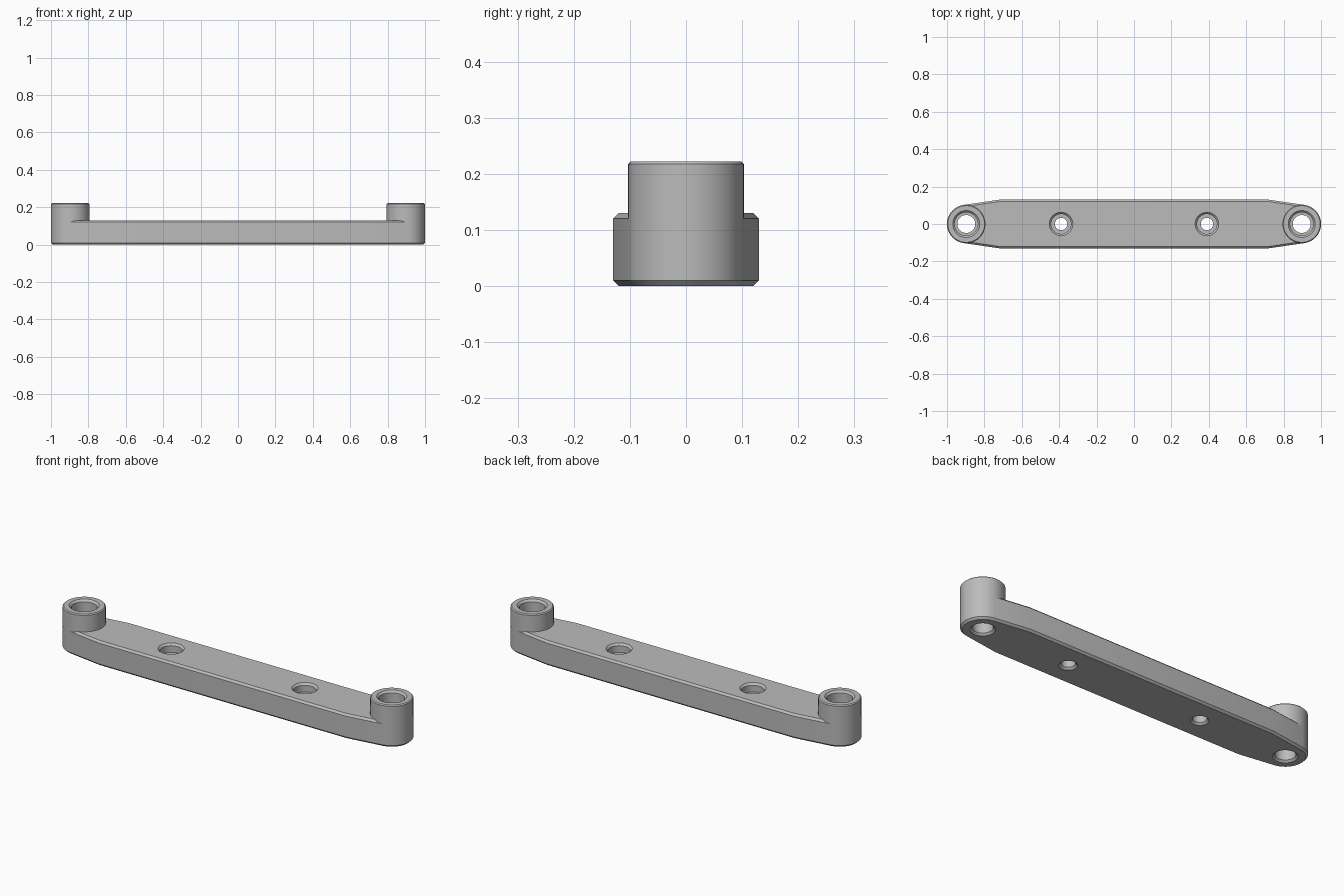
import bpy, bmesh, math

cube = bpy.data.objects.get("Cube")
if cube:
    bpy.data.objects.remove(cube, do_unlink=True)

END_X, END_R, HALF_W, TAPER_X = 0.897, 0.103, 0.13, 0.72
SHOULDER, BAR_TOP, BOSS_TOP = 0.12, 0.13, 0.222
SCREW_X, CHAMFER, SEGS = 0.39, 0.01, 64

grey = bpy.data.materials.new("grey_plastic")
colour = (0.5, 0.5, 0.5, 1)
grey.diffuse_color = colour
grey.use_nodes = True
grey.node_tree.nodes["Principled BSDF"].inputs["Base Color"].default_value = colour


def make_object(name, bm):
    bmesh.ops.recalc_face_normals(bm, faces=bm.faces)
    mesh = bpy.data.meshes.new(name)
    bm.to_mesh(mesh)
    bm.free()
    mesh.materials.append(grey)
    obj = bpy.data.objects.new(name, mesh)
    bpy.context.collection.objects.link(obj)
    return obj


def skin(bm, rings, closed=False):
    """Bridge matching rings; cap the ends, or join last to first."""
    loops = [[bm.verts.new(p) for p in ring] for ring in rings]
    pairs = list(zip(loops, loops[1:]))
    if closed:
        pairs.append((loops[-1], loops[0]))
    else:
        bm.faces.new(loops[0])
        bm.faces.new(loops[-1])
    for a, b in pairs:
        for i in range(len(a)):
            j = (i + 1) % len(a)
            bm.faces.new((a[i], a[j], b[j], b[i]))


def lathe(bm, x, profile, closed=False):
    turns = [2 * math.pi * i / SEGS for i in range(SEGS)]
    skin(bm, [[(x + r * math.cos(t), r * math.sin(t), z) for t in turns]
              for r, z in profile], closed)


def outline(inset, z):
    """Tapered bar outline with round ends, shrunk by inset."""
    w, r = HALF_W - inset, END_R - inset
    tx = TAPER_X - inset * 0.07
    # tangent from the taper corner to the end circle
    dx, dy = END_X - tx, w
    start = math.acos(r / math.hypot(dx, dy)) 
    start = math.atan2(dy, -dx) - start
    half = [(tx, -w)]
    for i in range(33):
        t = -start + 2 * start * i / 32
        half.append((END_X + r * math.cos(t), r * math.sin(t)))
    half.append((tx, w))
    return [(x, y, z) for x, y in half] + [(-x, -y, z) for x, y in half]


# Bar with chamfered top and bottom edges
bm = bmesh.new()
skin(bm, [outline(CHAMFER, 0), outline(0, CHAMFER),
          outline(0, SHOULDER), outline(CHAMFER, BAR_TOP)])
bar = make_object("bar", bm)

# Stepped bores at the ends and countersunk screw holes
bm = bmesh.new()
for side in (-1, 1):
    lathe(bm, side * END_X, [(0.063, -0.005), (0.048, 0.01), (0.048, 0.08),
                             (0.062, 0.08), (0.062, 0.3)])
    lathe(bm, side * SCREW_X, [(0.048, -0.005), (0.033, 0.01), (0.033, 0.085),
                               (0.053, 0.085), (0.053, 0.12), (0.073, 0.14)])
cutter = make_object("hole_cutter", bm)
cutter.hide_render = True
cutter.hide_viewport = True
cut = bar.modifiers.new("holes", "BOOLEAN")
cut.operation = "DIFFERENCE"
cut.solver = "EXACT"
cut.object = cutter

# Bake the cut so the helper can go
bpy.context.view_layer.update()
graph = bpy.context.evaluated_depsgraph_get()
baked = bpy.data.meshes.new_from_object(bar.evaluated_get(graph))
bar.modifiers.clear()
bar.data = baked
bpy.data.objects.remove(cutter, do_unlink=True)

# Raised end bosses
parts = [bar]
for side, name in ((-1, "right_boss"), (1, "left_boss")):
    bm = bmesh.new()
    lathe(bm, side * END_X, [(END_R, SHOULDER), (END_R, BOSS_TOP - 0.005),
                             (END_R - 0.005, BOSS_TOP), (0.072, BOSS_TOP),
                             (0.062, BOSS_TOP - 0.01), (0.062, SHOULDER)], True)
    parts.append(make_object(name, bm))

# Smooth the round walls and keep the edges crisp
bpy.ops.object.select_all(action="DESELECT")
for obj in parts:
    obj.select_set(True)
bpy.context.view_layer.objects.active = bar
bpy.ops.object.shade_smooth_by_angle(angle=math.radians(30))
